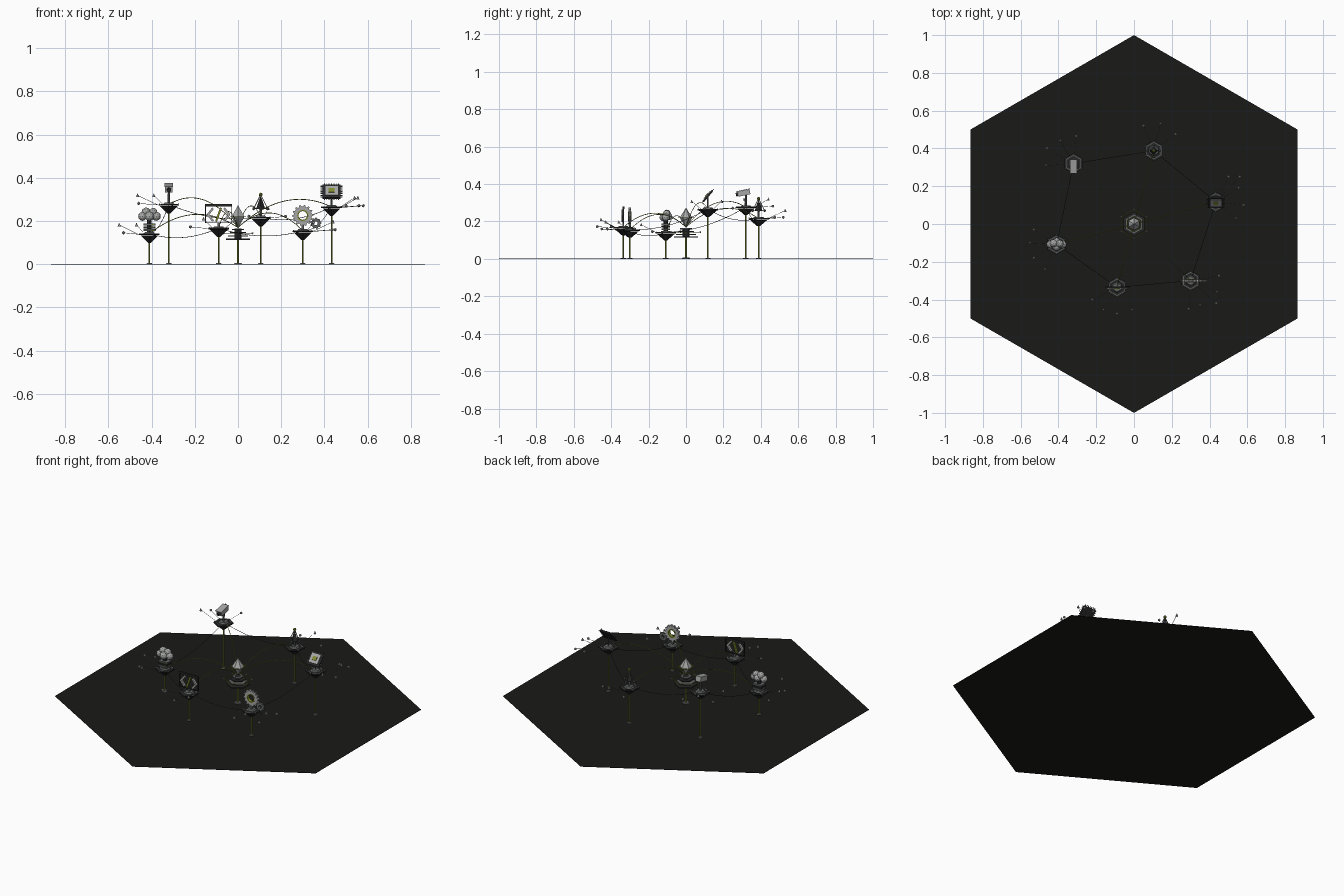
import bpy, bmesh, math
from mathutils import Vector, Matrix

if "Cube" in bpy.data.objects:
    bpy.data.objects.remove(bpy.data.objects["Cube"])

def mat(name, r, g, b):
    m = bpy.data.materials.new(name)
    m.diffuse_color = (r, g, b, 1)
    m.use_nodes = True
    m.node_tree.nodes["Principled BSDF"].inputs["Base Color"].default_value = m.diffuse_color
    return m

BASE = mat("base_black", .010, .010, .009)
DARK = mat("dark", .02, .021, .02)
STEEL = mat("steel", .12, .13, .125)
LIGHT = mat("light_grey", .38, .39, .38)
OLIVE = mat("olive", .22, .26, .03)

def finish(name, bm, m, smooth=False):
    me = bpy.data.meshes.new(name)
    bmesh.ops.recalc_face_normals(bm, faces=bm.faces)
    for f in bm.faces:
        f.smooth = smooth
    bm.to_mesh(me)
    bm.free()
    o = bpy.data.objects.new(name, me)
    bpy.context.collection.objects.link(o)
    me.materials.append(m)
    return o

def frustum(name, x, y, z0, z1, r0, r1, m, n=6):
    bm = bmesh.new()
    bmesh.ops.create_cone(bm, cap_ends=True, segments=n, radius1=r0, radius2=r1, depth=z1 - z0,
                          matrix=Matrix.Translation((x, y, (z0 + z1) / 2)))
    return finish(name, bm, m)

def box(name, loc, size, m, rot=Matrix()):
    bm = bmesh.new()
    bmesh.ops.create_cube(bm, size=1, matrix=Matrix.Translation(loc) @ rot @ Matrix.Diagonal((*size, 1)))
    return finish(name, bm, m)

def ball(name, loc, r, m, sub=1):
    bm = bmesh.new()
    bmesh.ops.create_icosphere(bm, subdivisions=sub, radius=r, matrix=Matrix.Translation(loc))
    return finish(name, bm, m)

def rod(name, a, b, r, m, n=5):
    a, b = Vector(a), Vector(b)
    rot = (b - a).to_track_quat('Z', 'Y').to_matrix().to_4x4()
    bm = bmesh.new()
    bmesh.ops.create_cone(bm, cap_ends=True, segments=n, radius1=r, radius2=r, depth=(b - a).length,
                          matrix=Matrix.Translation((a + b) / 2) @ rot)
    return finish(name, bm, m)

def arc(name, a, b, lift, r, m, steps=20):
    # parabolic tube, swept as rings of four points
    a, b = Vector(a), Vector(b)
    side = (b - a).cross(Vector((0, 0, 1))).normalized()
    bm, rings = bmesh.new(), []
    for i in range(steps + 1):
        t = i / steps
        p = a.lerp(b, t) + Vector((0, 0, 4 * lift * t * (1 - t)))
        tan = (b - a) + Vector((0, 0, 4 * lift * (1 - 2 * t)))
        up = side.cross(tan).normalized()
        rings.append([bm.verts.new(p + r * v) for v in (side, up, -side, -up)])
    for p, q in zip(rings, rings[1:]):
        for k in range(4):
            bm.faces.new((p[k], p[k - 1], q[k - 1], q[k]))
    return finish(name, bm, m)

def ring(name, x, y, z0, z1, ro, ri, m, n=6, teeth=0, upright=False):
    # flat ring, optionally toothed, optionally stood up to face the front
    bm, cols = bmesh.new(), []
    h = (z1 - z0) / 2
    rot = Matrix.Rotation(math.pi / 2, 4, 'X') if upright else Matrix()
    M = Matrix.Translation((x, y, (z0 + z1) / 2)) @ rot
    count = teeth * 4 if teeth else n
    for i in range(count):
        a = 2 * math.pi * i / count + (0 if teeth else math.pi / 2)
        R = ro if (not teeth or i % 4 < 2) else ro * .84
        c, s = math.cos(a), math.sin(a)
        cols.append([bm.verts.new(M @ Vector((c * q, s * q, w)))
                     for q, w in ((R, -h), (R, h), (ri, h), (ri, -h))])
    for i in range(count):
        p, q = cols[i - 1], cols[i]
        for k in range(4):
            bm.faces.new((p[k - 1], q[k - 1], q[k], p[k]))
    return finish(name, bm, m)

# ground hexagon
frustum("ground_hexagon", 0, 0, 0, .002, 1, 1, BASE)

# nodes: position, deck height and the plan positions of their satellites
NODES = {
    "camera": (-.32, .32, .277, [(-.305, .465), (-.39, .44), (-.46, .40), (-.465, .31)]),
    "network": (.105, .388, .217, [(.05, .52), (.14, .53), (.22, .475)]),
    "chip": (.433, .117, .266, [(.50, .25), (.555, .19), (.58, .10), (.54, .03), (.56, .25)]),
    "gear": (.30, -.30, .155, [(.45, -.275), (.44, -.36), (.436, -.42), (.35, -.43), (.29, -.45)]),
    "code": (-.09, -.335, .168, [(-.22, -.40), (-.16, -.455), (-.09, -.475), (-.01, -.455)]),
    "cloud": (-.41, -.108, .141, [(-.53, -.03), (-.55, -.10), (-.53, -.18), (-.47, -.24)]),
}
for name, (x, y, z, sats) in NODES.items():
    # hexagonal deck over an inverted cone, on a slim post with a foot
    frustum(name + "_dish", x, y, z - .042, z - .008, .008, .047, DARK)
    frustum(name + "_deck", x, y, z - .006, z, .055, .055, DARK)
    ring(name + "_deck_trim", x, y, z, z + .002, .046, .042, STEEL)
    frustum(name + "_pedestal", x, y, z, z + .008, .03, .024, STEEL)
    frustum(name + "_post", x, y, .002, z - .04, .004, .004, OLIVE)
    frustum(name + "_foot", x, y, .002, .006, .015, .012, STEEL)
    for k in range(6):
        a = math.pi / 2 + k * math.pi / 3
        ball(name + "_corner_stud", (x + .05 * math.cos(a), y + .05 * math.sin(a), z + .002), .003, LIGHT)
    arc(name + "_hub_link", (0, 0, .17), (x, y, z), .075, .0018, OLIVE, 28)
    for k, (sx, sy) in enumerate(sats):
        sz = z + (.005, .042)[k % 2]
        d = Vector((sx - x, sy - y, 0)).normalized() * .05
        rod(name + "_satellite_stem", (x + d.x, y + d.y, z - .003), (sx, sy, sz), .001, STEEL, 4)
        if k % 2:
            frustum(name + "_satellite_cone", sx, sy, sz - .008, sz + .008, .008, .001, LIGHT, 5)
        else:
            ball(name + "_satellite_bead", (sx, sy, sz), .008, LIGHT)

# drooping links between neighbouring nodes
ordered = list(NODES.values())
for p, q in zip(ordered, ordered[1:] + ordered[:1]):
    arc("neighbour_link", p[:3], q[:3], -.03, .0013, DARK)

# central hub: stacked hexagons, halo with studs, faceted gem
frustum("hub_post", 0, 0, .002, .115, .005, .005, OLIVE)
frustum("hub_foot", 0, 0, .002, .007, .022, .018, STEEL)
for i in range(4):
    r = .064 - i * .011
    frustum("hub_tier", 0, 0, .113 + i * .015, .119 + i * .015, r, r, (DARK, STEEL)[i % 2])
frustum("hub_core", 0, 0, .113, .165, .02, .02, DARK)
ring("hub_halo", 0, 0, .142, .145, .077, .073, OLIVE)
for k in range(6):
    a = math.pi / 2 + k * math.pi / 3
    ball("halo_stud", (.077 * math.cos(a), .077 * math.sin(a), .1435), .005, LIGHT)
frustum("gem_lower", 0, 0, .17, .22, .003, .034, LIGHT)
frustum("gem_upper", 0, 0, .22, .272, .034, .001, LIGHT)
ring("gem_belt", 0, 0, .2185, .2215, .043, .038, OLIVE)

# camera: mast and tilted body facing the front
x, y, z, _ = NODES["camera"]
frustum("camera_mast", x, y, z, .345, .006, .005, STEEL, 8)
tilt = Matrix.Rotation(math.radians(12), 4, 'X')
box("camera_body", (x, y - .01, .352), (.034, .066, .026), LIGHT, tilt)
box("camera_hood", (x, y - .015, .367), (.039, .074, .004), LIGHT, tilt)
rod("camera_lens", (x, y - .04, .346), (x, y - .053, .343), .010, DARK, 12)

# network pyramid: linked beads around a dark cone
x, y, z, _ = NODES["network"]
top = (x, y, .322)
ball("network_top_bead", top, .010, OLIVE)
frustum("network_cone", x, y, .255, .312, .022, .002, DARK, 4)
frustum("network_stem", x, y, z, .255, .006, .006, STEEL)
for k in range(4):
    a = k * math.pi / 2
    p = (x + .032 * math.cos(a), y + .032 * math.sin(a), .258)
    ball("network_bead", p, .008, STEEL)
    rod("network_edge", top, p, .002, STEEL)
    rod("network_spoke", (x, y, .258), p, .002, STEEL)

# chip: tilted board with pins on all edges
x, y, z, _ = NODES["chip"]
T = Matrix.Translation((x, y, .336)) @ Matrix.Rotation(math.radians(50), 4, 'X')
R = T.to_3x3().to_4x4()
for name, w, d, h, off, m in (("chip_board", .082, .078, .010, 0, DARK), ("chip_lid", .058, .054, .004, .007, LIGHT),
                              ("chip_die", .026, .022, .003, .0105, OLIVE)):
    box(name, T @ Vector((0, 0, off)), (w, d, h), m, R)
for s in (-1, 1):
    for i in range(7):
        u = (i - 3) * .011
        box("chip_pin", T @ Vector((s * .045, u, 0)), (.010, .004, .003), STEEL, R)
        box("chip_pin", T @ Vector((u, s * .043, 0)), (.004, .010, .003), STEEL, R)
rod("chip_stem", (x, y, z), (x, y, .33), .004, STEEL)

# gears: one large, one small, facing the front
x, y, z, _ = NODES["gear"]
ring("large_gear", x, y, .219, .233, .049, .024, LIGHT, teeth=14, upright=True)
ring("large_gear_bore", x, y, .217, .235, .026, .020, OLIVE, n=20, upright=True)
ring("small_gear", x + .06, y, .184, .196, .026, .009, STEEL, teeth=9, upright=True)
box("gear_stand", (x, y, .170), (.012, .010, .030), STEEL)

# code window: frame with two chevrons and a slash
x, y, z, _ = NODES["code"]
box("window_title_bar", (x, y, .273), (.126, .010, .012), DARK)
box("window_bottom", (x, y, .192), (.126, .008, .004), DARK)
for s in (-1, 1):
    box("window_side", (x + s * .061, y, .232), (.004, .008, .08), DARK)
    for t in (-1, 1):
        box("chevron_arm", (x + s * .038, y - .004, .230 + t * .014), (.010, .012, .040), LIGHT,
            Matrix.Rotation(-s * t * math.radians(38), 4, 'Y'))
box("slash", (x, y - .004, .230), (.009, .012, .068), OLIVE, Matrix.Rotation(math.radians(20), 4, 'Y'))
box("window_stand", (x, y, .18), (.012, .008, .028), STEEL)

# cloud of balls above a stack of slabs
x, y, z, _ = NODES["cloud"]
for i in range(3):
    box("server_slab", (x, y, .158 + i * .013), (.056, .044, .009), (STEEL, DARK, STEEL)[i])
    box("server_light", (x + .015, y - .0225, .158 + i * .013), (.012, .002, .003), OLIVE)
frustum("server_core", x, y, .145, .215, .012, .012, DARK)
for dx, dy, dz, r in ((-.032, 0, .222, .021), (.032, 0, .222, .021), (0, -.012, .222, .022),
                      (-.016, .006, .242, .021), (.017, .004, .241, .020), (0, .016, .226, .020)):
    ball("cloud_puff", (x + dx, y + dy, dz), r, LIGHT, 2)
